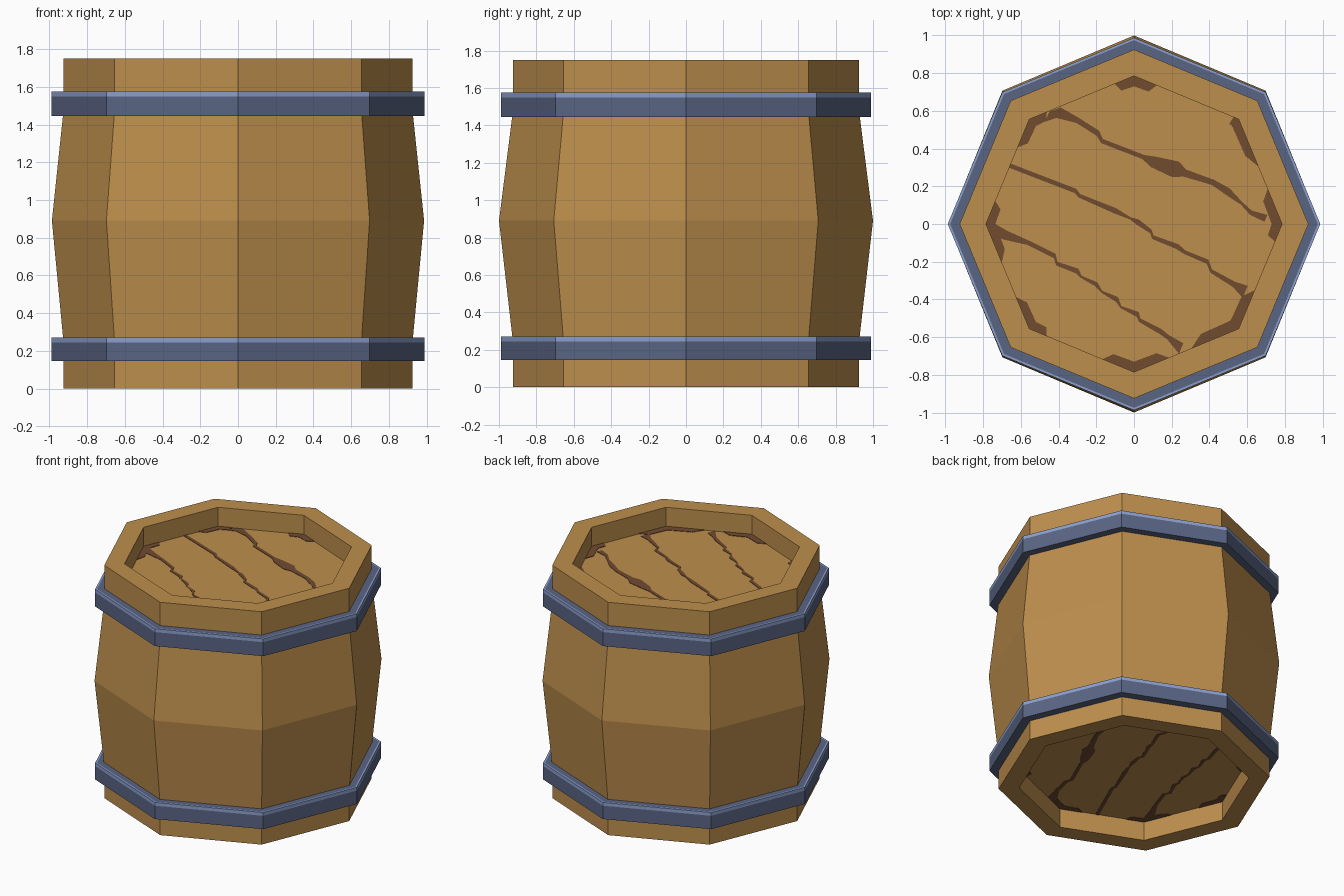
import bpy, bmesh, math
from mathutils import Vector

if "Cube" in bpy.data.objects:
    bpy.data.objects.remove(bpy.data.objects["Cube"])


def lin(c):
    c /= 255
    return c / 12.92 if c <= 0.04045 else ((c + 0.055) / 1.055) ** 2.4


def material(name, r, g, b):
    m = bpy.data.materials.new(name)
    m.diffuse_color = (lin(r), lin(g), lin(b), 1)
    m.use_nodes = True
    m.node_tree.nodes["Principled BSDF"].inputs["Base Color"].default_value = m.diffuse_color
    return m


WOOD = material("oak wood", 190, 143, 77)
GROOVE = material("dark plank gap", 113, 76, 48)
IRON = material("blue iron", 90, 101, 132)
EDGE = material("worn iron edge", 140, 160, 206)


def finish(name, bm, mats):
    bmesh.ops.recalc_face_normals(bm, faces=bm.faces)
    me = bpy.data.meshes.new(name)
    bm.to_mesh(me)
    bm.free()
    for m in mats:
        me.materials.append(m)
    ob = bpy.data.objects.new(name, me)
    bpy.context.collection.objects.link(ob)
    return ob


def octagon(r, sy=1.0):
    return [Vector((r * math.cos(k * math.pi / 4), r * sy * math.sin(k * math.pi / 4)))
            for k in range(8)]


def lathe(name, profile, mats, closed=False, accent=()):
    """Eight-sided sweep of (radius, z, y stretch) points."""
    bm = bmesh.new()
    rings = [[bm.verts.new((p.x, p.y, z)) for p in octagon(r, sy)] for r, z, sy in profile]
    n = len(rings)
    for i in range(n if closed else n - 1):
        a, b = rings[i], rings[(i + 1) % n]
        for k in range(8):
            j = (k + 1) % 8
            f = bm.faces.new((a[k], a[j], b[j], b[k]))
            f.material_index = 1 if i in accent else 0
    if not closed:
        bm.faces.new(rings[0])
        bm.faces.new(rings[-1])
    return finish(name, bm, mats)


# Barrel body with recessed ends
LID_R, LID_TOP, LID_BOTTOM = 0.785, 1.605, 0.145
lathe("barrel_body", [
    (LID_R, LID_BOTTOM, 1), (LID_R, 0, 1), (0.925, 0, 1), (0.925, 0.24, 1),
    (0.987, 0.89, 1.013), (0.925, 1.48, 1), (0.925, 1.75, 1),
    (LID_R, 1.75, 1), (LID_R, LID_TOP, 1)], [WOOD])

# Iron hoops with a bright worn upper edge
for name, z0, z1 in (("lower_hoop", 0.145, 0.27), ("upper_hoop", 1.445, 1.575)):
    lathe(name, [(0.90, z0, 1), (0.988, z0, 1), (0.988, z1 - 0.025, 1),
                 (0.988, z1, 1), (0.975, z1, 1), (0.90, z1, 1)],
          [IRON, EDGE], closed=True, accent=(2, 3))

# Ragged plank gaps on the lid: x, y, half width
GAP_A = [(-.46, .57, .03), (-.40, .59, .03), (-.30, .55, .015), (-.19, .48, .015),
         (-.17, .44, .012), (.05, .355, .012), (.10, .33, .03), (.22, .29, .045),
         (.27, .27, .02), (.42, .22, .015), (.50, .17, .02), (.57, .11, .008),
         (.62, .06, .012), (.70, .03, .02)]
GAP_B = [(-.66, .31, .012), (-.31, .175, .012), (-.29, .15, .01), (-.10, .07, .015),
         (-.02, .03, .006), (.02, .01, .015), (.09, -.04, .01), (.10, -.07, .01),
         (.23, -.12, .014), (.27, -.15, .01), (.39, -.20, .012), (.41, -.25, .01),
         (.53, -.32, .015), (.59, -.36, .035)]
GAP_C = [(-.76, -.02, .03), (-.68, -.06, .025), (-.56, -.10, .012), (-.42, -.17, .012),
         (-.41, -.21, .01), (-.30, -.25, .014), (-.28, -.28, .006), (-.20, -.32, .012),
         (-.17, -.36, .006), (-.09, -.40, .014), (-.07, -.44, .006), (.02, -.48, .014),
         (.03, -.51, .01), (.14, -.57, .014), (.18, -.60, .012), (.25, -.66, .03)]
# Worn patches in the lid corners: lengths along both edges, depth
PATCHES = [(.10, .20, .05), (.27, .03, .045), (.13, .11, .05), (.10, .16, .045),
           (.13, .22, .045), (.18, .10, .045), (.18, .20, .05), (.27, .22, .055)]


def lid_pattern(name, z, height, place):
    bm = bmesh.new()

    def poly(pts):
        bm.faces.new([bm.verts.new((*place(p), z)) for p in pts])

    side = Vector((0.383, 0.924))
    for gap in (GAP_A, GAP_B, GAP_C):
        for (x0, y0, w0), (x1, y1, w1) in zip(gap, gap[1:]):
            a, b = Vector((x0, y0)), Vector((x1, y1))
            poly([a - side * w0, b - side * w1, b + side * w1, a + side * w0])
    corners = octagon(LID_R)
    for k, (la, lb, w) in enumerate(PATCHES):
        c = corners[k]
        ea = (corners[k - 1] - c).normalized()
        eb = (corners[(k + 1) % 8] - c).normalized()
        inward = -c.normalized() * w
        poly([c + ea * la, c, c + eb * lb, c + eb * lb * 0.65 + inward,
              c + inward * 1.1, c + ea * la * 0.65 + inward])
    # thicken into thin plates
    ext = bmesh.ops.extrude_face_region(bm, geom=bm.faces[:], use_keep_orig=True)
    verts = [g for g in ext["geom"] if isinstance(g, bmesh.types.BMVert)]
    bmesh.ops.translate(bm, verts=verts, vec=(0, 0, height))
    finish(name, bm, [GROOVE])


lid_pattern("top_plank_gaps", LID_TOP - 0.002, 0.005, lambda p: (p.x, p.y))
# The underside carries the same pattern, flipped over a diagonal
lid_pattern("bottom_plank_gaps", LID_BOTTOM + 0.002, -0.005,
            lambda p: (0.7071 * (p.x + p.y), 0.7071 * (p.x - p.y)))
